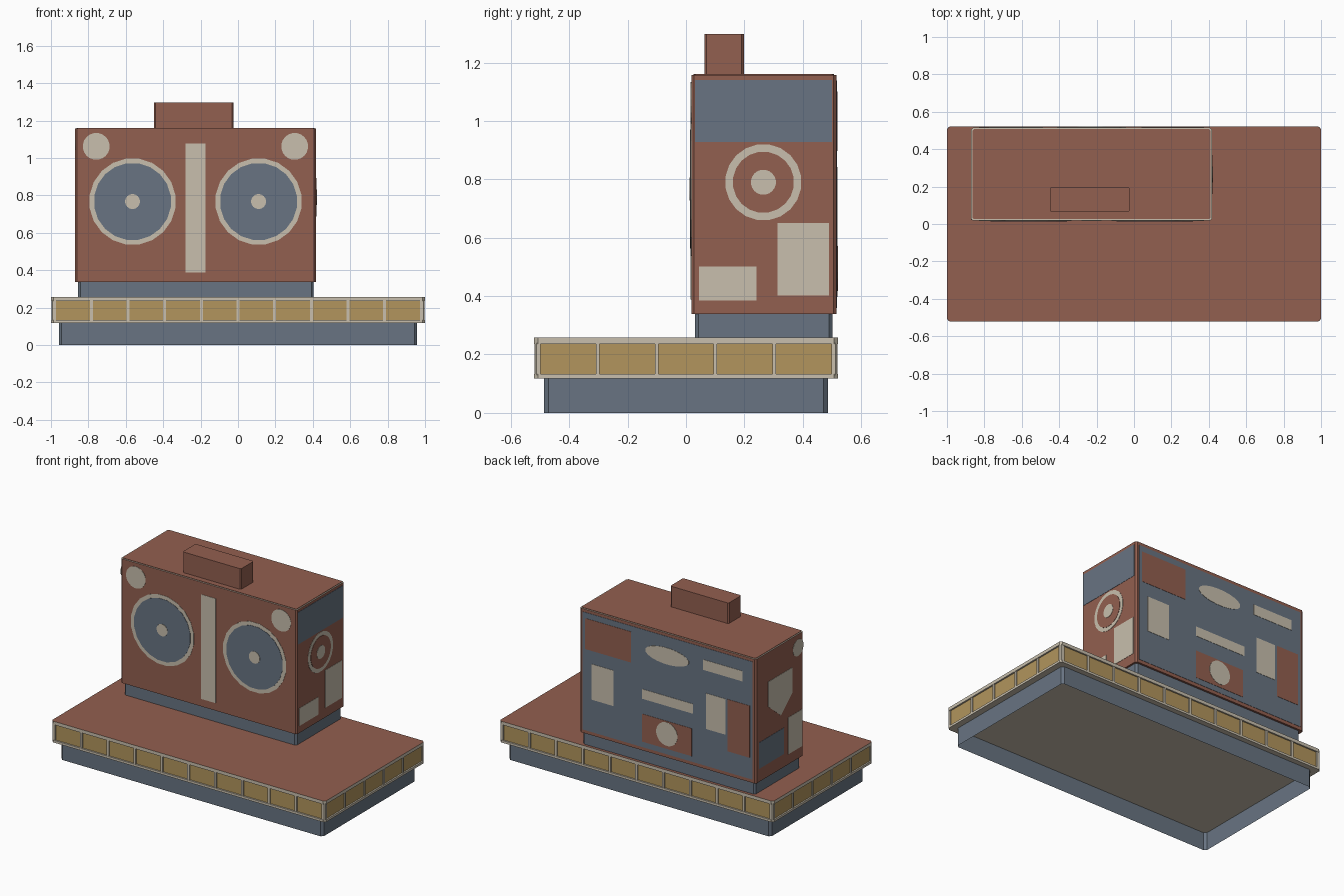
import bpy, bmesh, math

cube = bpy.data.objects.get("Cube")
if cube:
    bpy.data.objects.remove(cube)


def material(name, rgb):
    m = bpy.data.materials.new(name)
    m.use_nodes = True
    m.diffuse_color = (*rgb, 1)
    m.node_tree.nodes["Principled BSDF"].inputs["Base Color"].default_value = (*rgb, 1)
    return m


RED = material("brick red", (0.29, 0.115, 0.08))
BEIGE = material("warm beige", (0.578, 0.52, 0.418))
BLUE = material("slate blue", (0.138, 0.174, 0.223))
GOLD = material("ochre gold", (0.445, 0.30, 0.109))


def prism(name, low, high, mats, caps=True):
    """Join two matching outlines into a solid, or a tube without caps."""
    bm = bmesh.new()
    a = [bm.verts.new(p) for p in low]
    b = [bm.verts.new(p) for p in high]
    n = len(a)
    for i in range(n):
        j = (i + 1) % n
        bm.faces.new((a[i], a[j], b[j], b[i]))
    if caps:
        bm.faces.new(a[::-1])
        bm.faces.new(b)
    bmesh.ops.recalc_face_normals(bm, faces=bm.faces)
    # a second material goes on the upward faces
    if len(mats) > 1:
        for f in bm.faces:
            f.material_index = int(f.normal.z > 0.5)
    mesh = bpy.data.meshes.new(name)
    bm.to_mesh(mesh)
    bm.free()
    for m in mats:
        mesh.materials.append(m)
    ob = bpy.data.objects.new(name, mesh)
    bpy.context.collection.objects.link(ob)
    return ob


def slab(name, x, y, z, *mats, cut=0.0, caps=True):
    """Upright block with chamfered vertical corners."""
    (x0, x1), (y0, y1) = x, y
    if cut:
        o = [(x0 + cut, y0), (x1 - cut, y0), (x1, y0 + cut), (x1, y1 - cut),
             (x1 - cut, y1), (x0 + cut, y1), (x0, y1 - cut), (x0, y0 + cut)]
    else:
        o = [(x0, y0), (x1, y0), (x1, y1), (x0, y1)]
    return prism(name, [(*p, z[0]) for p in o], [(*p, z[1]) for p in o], mats, caps)


# Cabinet extents
X0, X1, Y0, Y1 = -0.871, 0.416, 0.018, 0.515
SIDES = {
    "front": lambda a, b, d: (a, Y0 - d, b),
    "back": lambda a, b, d: (a, Y1 + d, b),
    "left": lambda a, b, d: (X1 + d, a, b),
    "right": lambda a, b, d: (X0 - d, a, b),
}


def plate(name, side, outline, mat, layer=1):
    place = SIDES[side]
    prism(name, [place(a, b, -0.001) for a, b in outline],
          [place(a, b, 0.0018 * layer) for a, b in outline], [mat])


def rect(a0, a1, b0, b1):
    return [(a0, b0), (a1, b0), (a1, b1), (a0, b1)]


def oval(a, b, ra, rb=None, n=20):
    rb = rb or ra
    turns = [2 * math.pi * (i + 0.5) / n for i in range(n)]
    return [(a + ra * math.cos(t), b + rb * math.sin(t)) for t in turns]


# Base: open foot, then a tray with gold panels set in a beige frame
slab("foot_skirt", (-0.958, 0.958), (-0.486, 0.486), (0, 0.125), BLUE, cut=0.015, caps=False)
slab("tray_panels", (-0.99, 0.99), (-0.511, 0.511), (0.125, 0.25), GOLD, cut=0.013)
slab("tray_bottom_rail", (-1, 1), (-0.521, 0.521), (0.118, 0.133), BEIGE, cut=0.014)
slab("tray_top_rail", (-1, 1), (-0.521, 0.521), (0.236, 0.258), BEIGE, RED, cut=0.014)

POST_Z = (0.13, 0.24)
for s in (-1, 1):
    for i in range(11):
        x = -0.98 + 0.196 * i
        slab("tray_long_divider", (x - 0.008, x + 0.008),
             sorted((s * 0.50, s * 0.519)), POST_Z, BEIGE)
    for i in range(6):
        y = -0.505 + 0.202 * i
        slab("tray_short_divider", sorted((s * 0.98, s * 0.998)),
             (y - 0.006, y + 0.006), POST_Z, BEIGE)
    for t in (-1, 1):
        slab("tray_corner_post", sorted((s * 0.974, s * 0.997)),
             sorted((t * 0.499, t * 0.518)), POST_Z, BEIGE, cut=0.006)

# Cabinet: neck, body with a beige top rim, roof and top block
slab("cabinet_neck", (-0.855, 0.404), (0.03, 0.502), (0.25, 0.345), BLUE, cut=0.012)
slab("cabinet_body", (X0, X1), (Y0, Y1), (0.338, 1.158), RED, BEIGE, cut=0.01)
slab("cabinet_roof", (X0 + 0.008, X1 - 0.008), (Y0 + 0.008, Y1 - 0.008), (1.15, 1.161), RED, cut=0.007)
slab("top_block", (-0.449, -0.023), (0.063, 0.198), (1.15, 1.297), RED, cut=0.008)

# Front: two large dials, two small discs and a middle strip
for x in (-0.564, 0.11):
    plate("dial_ring", "front", oval(x, 0.767, 0.232), BEIGE)
    plate("dial_face", "front", oval(x, 0.767, 0.207), BLUE, 2)
    plate("dial_hub", "front", oval(x, 0.767, 0.04), BEIGE, 3)
for x in (-0.758, 0.303):
    plate("corner_disc", "front", oval(x, 1.062, 0.072), BEIGE)
plate("middle_strip", "front", rect(-0.281, -0.174, 0.388, 1.078), BEIGE)

# Left side: band, ringed dial and two panels
plate("side_band", "left", rect(0.03, 0.5, 0.928, 1.14), BLUE)
plate("side_ring", "left", oval(0.265, 0.79, 0.131), BEIGE)
plate("side_ring_face", "left", oval(0.265, 0.79, 0.105), RED, 2)
plate("side_hub", "left", oval(0.265, 0.79, 0.043), BEIGE, 3)
plate("side_tall_panel", "left", rect(0.314, 0.49, 0.402, 0.65), BEIGE)
plate("side_low_panel", "left", rect(0.044, 0.242, 0.385, 0.502), BEIGE)

# Right side: disc, shield and two panels
plate("small_disc", "right", oval(0.075, 1.07, 0.055), BEIGE)
plate("shield", "right", [(0.135, 0.963), (0.386, 0.963), (0.386, 0.798),
                          (0.255, 0.69), (0.135, 0.798)], BEIGE)
plate("square_panel", "right", rect(0.222, 0.484, 0.425, 0.598), BLUE)
plate("tall_panel", "right", rect(0.03, 0.179, 0.405, 0.648), BEIGE)

# Back: blue sheet carrying red and beige labels
plate("back_sheet", "back", rect(-0.848, 0.393, 0.36, 1.138), BLUE)
plate("back_upper_label", "back", rect(0.039, 0.373, 0.897, 1.10), RED, 2)
plate("back_side_label", "back", rect(-0.828, -0.665, 0.50, 0.843), RED, 2)
plate("back_lower_label", "back", rect(-0.405, -0.042, 0.397, 0.58), RED, 2)
plate("back_oval", "back", oval(-0.224, 1.009, 0.16, 0.055), BEIGE, 2)
plate("back_disc", "back", oval(-0.224, 0.495, 0.078), BEIGE, 3)
for a0, a1, b0, b1 in ((-0.776, -0.487, 0.99, 1.058), (0.166, 0.328, 0.575, 0.81),
                       (-0.413, -0.042, 0.68, 0.744), (-0.65, -0.509, 0.605, 0.841)):
    plate("back_beige_label", "back", rect(a0, a1, b0, b1), BEIGE, 2)
